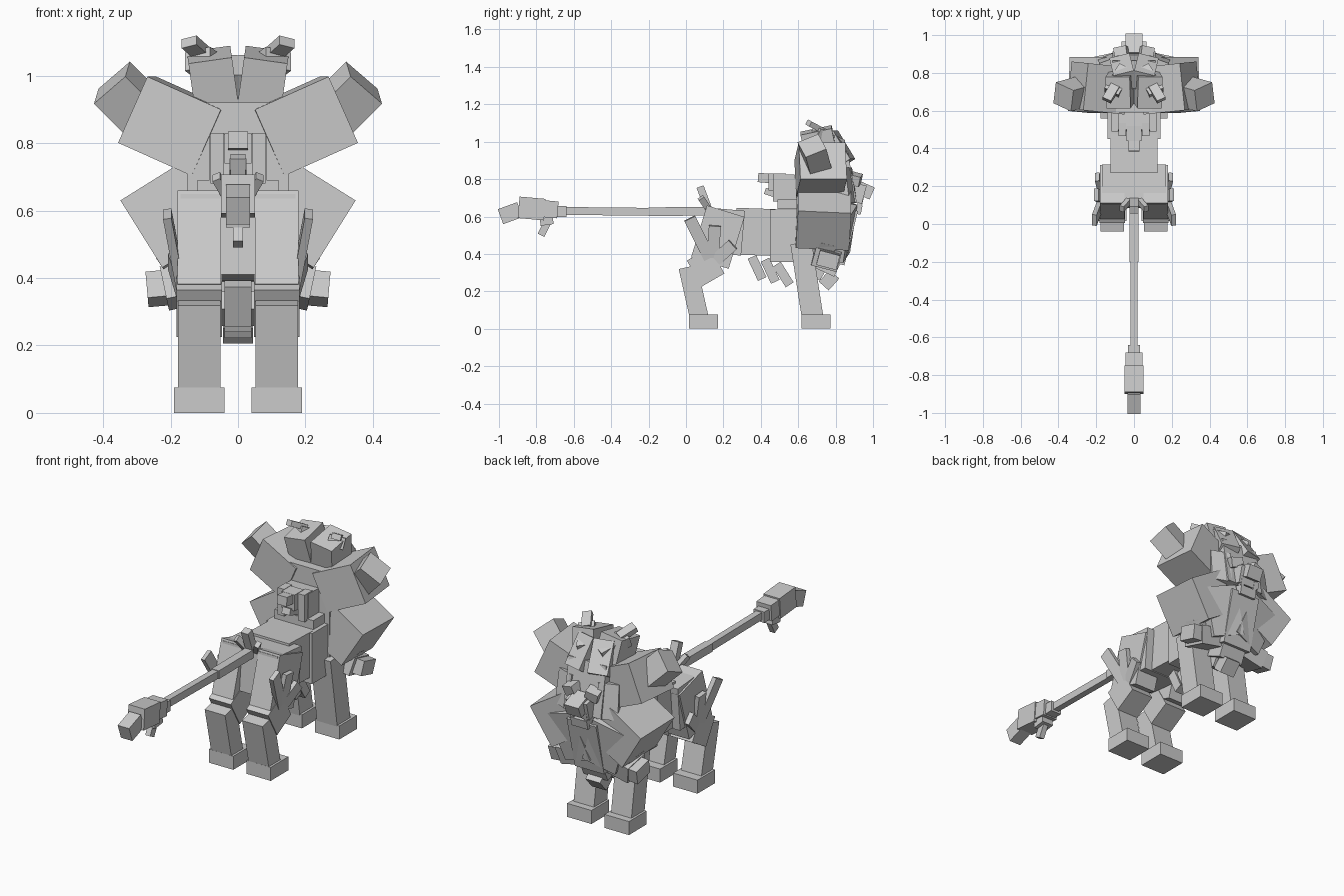
import bpy, bmesh
from math import radians
from mathutils import Vector, Matrix, Euler

cube = bpy.data.objects.get("Cube")
if cube:
    bpy.data.objects.remove(cube, do_unlink=True)

grey = bpy.data.materials.new("stone grey")
grey.use_nodes = True
tone = (0.6, 0.6, 0.6, 1)
grey.diffuse_color = tone
grey.node_tree.nodes["Principled BSDF"].inputs["Base Color"].default_value = tone


def block(name, matrix, size, mirror):
    bm = bmesh.new()
    bmesh.ops.create_cube(bm, size=1)
    bm.transform(matrix @ Matrix.Diagonal((*size, 1)))
    mesh = bpy.data.meshes.new(name)
    bm.to_mesh(mesh)
    bm.free()
    mesh.materials.append(grey)
    ob = bpy.data.objects.new(name, mesh)
    bpy.context.collection.objects.link(ob)
    if mirror:
        ob.modifiers.new("Mirror", 'MIRROR').use_axis[0] = True
    return ob


def box(name, loc, size, rot=(0, 0, 0), mirror=False):
    turn = Euler([radians(a) for a in rot]).to_matrix().to_4x4()
    return block(name, Matrix.Translation(loc) @ turn, size, mirror)


def beam(name, a, b, width, thick, mirror=False):
    """Box running from a to b; width is measured mostly along x."""
    a, b = Vector(a), Vector(b)
    along = (b - a).normalized()
    side = (Vector((1, 0, 0)) - along * along.x).normalized()
    turn = Matrix((side, along.cross(side), along)).transposed().to_4x4()
    return block(name, Matrix.Translation((a + b) / 2) @ turn,
                 (width, thick, (b - a).length), mirror)


# Body
box("hips", (0, .20, .52), (.34, .21, .24), (-5, 0, 0))
box("belly", (0, .37, .518), (.25, .21, .25), (-2, 0, 0))
box("chest", (0, .54, .498), (.28, .18, .28))

# Hind legs
box("thigh", (.115, .17, .49), (.13, .21, .29), (-17, 0, 0), True)
box("knee", (.115, .105, .33), (.135, .14, .16), (30, 0, 0), True)
beam("hind_shin", (.115, .01, .33), (.115, .075, .04), .125, .10, True)
box("hind_paw", (.115, .093, .0375), (.15, .155, .075), mirror=True)

# Front legs
beam("front_leg", (.115, .615, .46), (.115, .68, .04), .125, .115, True)
box("front_paw", (.115, .695, .0375), (.15, .155, .075), mirror=True)

# Fur spikes fanning over the haunches
for tip in ((.21, .02, .59), (.20, .155, .55), (.195, .25, .45)):
    beam("haunch_spike", (.165, .14, .35), tip, .025, .065, True)

# Tail with a serpent's head
beam("tail_root", (0, .13, .628), (0, -.20, .626), .046, .046)
beam("tail", (0, -.18, .625), (0, -.66, .63), .036, .042)
box("serpent_neck", (0, -.665, .627), (.065, .05, .06))
box("serpent_skull", (0, -.74, .64), (.09, .11, .09), (-5, 0, 0))
box("serpent_face", (0, -.825, .643), (.10, .14, .115), (-5, 0, 0))
box("serpent_snout", (0, -.94, .618), (.07, .11, .085), (20, 0, 0))
box("serpent_jaw_hinge", (0, -.745, .575), (.07, .07, .04), (8, 0, 0))
beam("serpent_jaw", (0, -.735, .58), (0, -.775, .50), .03, .04)

# Tufts at the root of the tail
beam("tail_tuft", (0, .12, .64), (0, .075, .76), .045, .04)
beam("side_tail_tuft", (.03, .12, .64), (.065, .08, .70), .025, .035, True)

# Goat head rising from the back
box("goat_neck", (0, .545, .74), (.17, .10, .17), (-3, 0, 0))
box("goat_brow", (0, .48, .785), (.08, .08, .09))
box("goat_snout", (0, .43, .805), (.06, .09, .05), (-5, 0, 0))
box("goat_jaw", (0, .46, .725), (.05, .08, .035), (-18, 0, 0))
box("goat_cheek", (.062, .50, .755), (.04, .07, .15), mirror=True)
box("goat_collar", (0, .55, .665), (.24, .12, .05))

# Mane: centre and four large side blocks
box("mane_back", (0, .69, .67), (.30, .20, .50))
box("mane_crown", (.072, .715, .97), (.13, .17, .19), (12, 8, 0), True)
box("mane_upper", (.19, .72, .85), (.24, .25, .215), (0, -24, 6), True)
box("mane_lower", (.185, .735, .585), (.23, .285, .235), (-3, 32, 0), True)
box("mane_ear", (.315, .69, .92), (.13, .12, .17), (28, 38, 25), True)

# Mane: front collar and chest tufts
box("front_collar", (.10, .81, .52), (.19, .14, .27), (-12, 18, -12), True)
box("throat", (0, .82, .50), (.18, .13, .30), (-14, 0, 0))
box("chest_fur", (0, .77, .36), (.15, .11, .13), (-25, 0, 0))
box("low_mane", (.14, .75, .385), (.16, .14, .10), (-15, 12, 0), True)
box("low_mane_tip", (.225, .76, .37), (.09, .11, .08), (-15, 5, 0), True)
box("low_mane_curl", (.19, .75, .435), (.06, .09, .08), (-15, 35, 0), True)
box("chest_tuft", (0, .765, .26), (.09, .07, .085), (-42, 0, 0))
box("chest_tuft_root", (0, .70, .33), (.11, .10, .11), (-30, 0, 0))

# Shaggy fur under the belly
for y, z, tilt in ((.38, .325, 25), (.45, .31, 25), (.52, .29, 32)):
    box("belly_tuft", (0, y, z), (.08, .05, .13), (tilt, 0, 0))

# Lion face
box("head", (0, .81, .80), (.23, .16, .28), (10, 0, 0))
box("forehead", (.055, .80, .955), (.11, .11, .18), (32, 0, -14), True)
box("cheek", (.12, .835, .76), (.11, .10, .19), (8, 0, -20), True)
box("brow", (.065, .905, .80), (.07, .06, .055), (-15, 15, -12), True)
box("muzzle", (0, .90, .73), (.13, .11, .10), (-15, 0, 0))
box("nose", (0, .945, .745), (.09, .11, .07), (-24, 0, 0))
box("jaw", (0, .885, .645), (.10, .11, .05), (-12, 0, 0))
box("fang", (.042, .935, .69), (.02, .025, .06), (-12, 0, 0), True)

# Tall tufts sweeping back from the brow
beam("brow_tuft", (.04, .82, .99), (.12, .69, 1.05), .085, .06, True)
beam("brow_tuft_tip", (.10, .73, 1.06), (.145, .655, 1.10), .05, .03, True)
